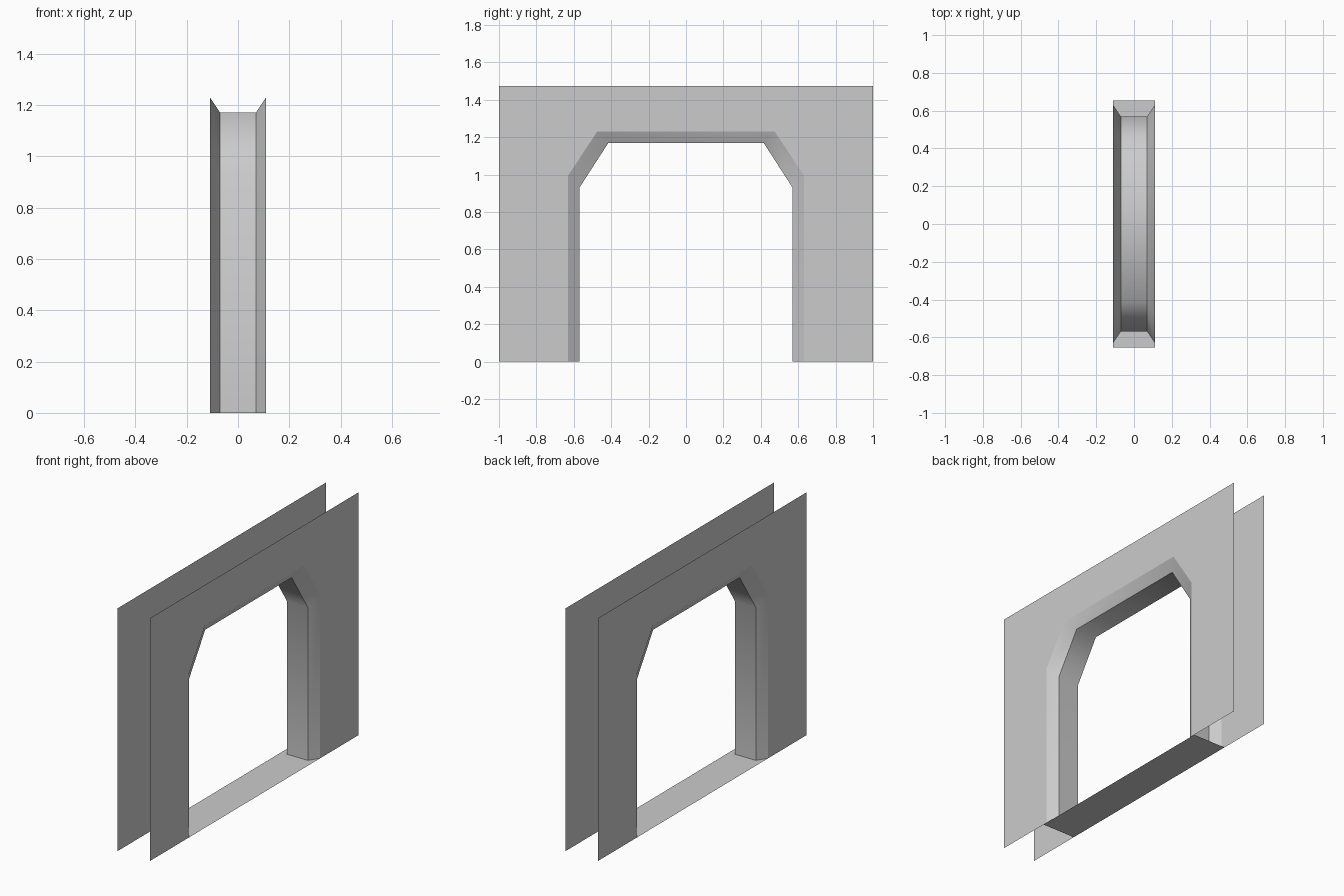
import bpy

if "Cube" in bpy.data.objects:
    bpy.data.objects.remove(bpy.data.objects["Cube"])

W, M = 0.11, 0.07            # half depth at the wall faces / at the inner lining
TOP = 1.475


def make(name, verts, faces, smooth=False):
    mesh = bpy.data.meshes.new(name)
    mesh.from_pydata(verts, [], faces)
    mesh.update()
    mesh.polygons.foreach_set("use_smooth", [smooth] * len(faces))
    obj = bpy.data.objects.new(name, mesh)
    bpy.context.collection.objects.link(obj)
    return obj


def mirrored(half):
    """Complete an arch path (y, z) from its +y half."""
    return half + [(-y, z) for y, z in reversed(half)]


outer = mirrored([(0.63, 0), (0.63, 0.995), (0.475, 1.23)])
inner = mirrored([(0.57, 0), (0.57, 0.93), (0.415, 1.17)])

# Two thin wall faces with the doorway cut out, built from strips around the arch
border = mirrored([(1, 0), (1, 0.995), (1, TOP)])
n = len(outer)
for name, x in (("wall_right", W), ("wall_left", -W)):
    verts = [(x, y, z) for y, z in border + outer]
    faces = [(i, i + 1, n + i + 1, n + i) for i in range(n - 1)]
    if x < 0:
        faces = [f[::-1] for f in faces]
    make(name, verts, faces)

# Doorway lining: splayed edge, flat reveal, splayed edge
rings = [(-W, outer), (-M, inner), (M, inner), (W, outer)]
verts = [(x, y, z) for x, path in rings for y, z in path]
faces = [(r * n + i, r * n + i + 1, (r + 1) * n + i + 1, (r + 1) * n + i)
         for r in range(3) for i in range(n - 1)]
lining = make("doorway_lining", verts, faces, smooth=True)
# keep the lengthwise creases crisp while the arch bends shade smoothly
for e in lining.data.edges:
    a, b = e.vertices
    e.use_edge_sharp = a // n == b // n
# normals face into the opening
if lining.data.polygons[0].normal.y > 0:
    lining.data.flip_normals()

# Threshold floor
make("threshold", [(-W, -0.655, 0), (W, -0.655, 0), (W, 0.655, 0), (-W, 0.655, 0)],
     [(0, 1, 2, 3)])
